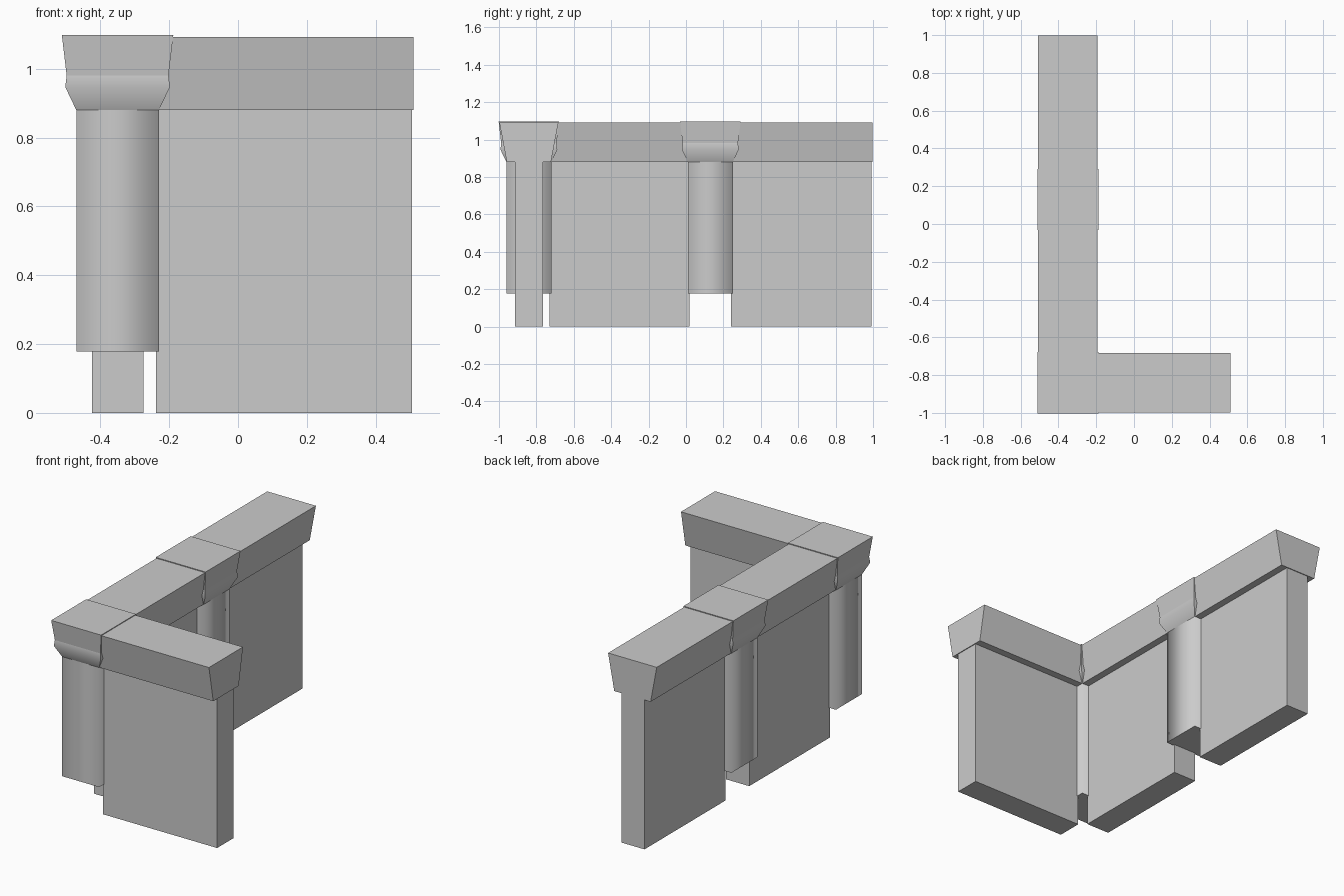
import bpy
import bmesh
import math
from mathutils import Matrix

cube = bpy.data.objects.get("Cube")
if cube:
    bpy.data.objects.remove(cube, do_unlink=True)

# Single stone grey
stone = bpy.data.materials.new("stone_grey")
stone.use_nodes = True
grey = (0.6, 0.6, 0.6, 1)
stone.diffuse_color = grey
stone.node_tree.nodes["Principled BSDF"].inputs["Base Color"].default_value = grey

LINE_X, CORNER_Y, MID_Y = -0.35, -0.84, 0.13   # wall line and column centres
COPING_Z, FOOT_Z = 0.88, 0.178


def loft(name, rings):
    """Stack of rectangles (half x, half y, z) joined into a closed solid."""
    bm = bmesh.new()
    loops = [[bm.verts.new((sx * hx, sy * hy, z))
              for sx, sy in ((-1, -1), (1, -1), (1, 1), (-1, 1))]
             for hx, hy, z in rings]
    for low, high in zip(loops, loops[1:]):
        for i in range(4):
            j = (i + 1) % 4
            bm.faces.new((low[i], low[j], high[j], high[i]))
    bm.faces.new(loops[0][::-1])
    bm.faces.new(loops[-1])
    mesh = bpy.data.meshes.new(name)
    bm.to_mesh(mesh)
    bm.free()
    mesh.materials.append(stone)
    obj = bpy.data.objects.new(name, mesh)
    bpy.context.collection.objects.link(obj)
    return obj


def smooth(obj, sharp_rule):
    """Smooth shading, with edges kept sharp where the rule holds."""
    mesh = obj.data
    for poly in mesh.polygons:
        poly.use_smooth = True
    for edge in mesh.edges:
        a, b = (mesh.vertices[v].co for v in edge.vertices)
        edge.use_edge_sharp = sharp_rule(a, b)


def wall(name, start, length, along_y):
    """Thin panel with a flared coping, running from start along x or y."""
    half = length / 2
    panel = loft(name + "_panel", [(half, 0.075, 0), (half, 0.075, COPING_Z + 0.002)])
    cap = half + 0.005
    coping = loft(name + "_coping", [(cap, 0.118, COPING_Z), (cap, 0.158, 1.093)])
    for obj in (panel, coping):
        if along_y:
            obj.data.transform(Matrix.Rotation(math.pi / 2, 4, "Z"))
            obj.location = (LINE_X, start + half, 0)
        else:
            obj.location = (start + half, CORNER_Y, 0)


def column(name, y):
    """Square shaft with softened shading, and a moulded square capital."""
    shaft = loft(name + "_shaft", [(0.12, 0.12, FOOT_Z), (0.12, 0.12, COPING_Z + 0.002)])
    smooth(shaft, lambda a, b: abs(a.z - b.z) < 0.01)
    profile = ((0.12, COPING_Z), (0.152, 0.947), (0.148, 0.981), (0.162, 1.098))
    capital = loft(name + "_capital", [(r, r, z) for r, z in profile])
    # The moulding is rounded in profile only; corners and rims stay crisp
    smooth(capital, lambda a, b: abs(a.z - b.z) > 0.01 or not 0.9 < a.z < 0.96)
    for obj in (shaft, capital):
        obj.location = (LINE_X, y, 0)


# Columns at the corner and along the long side
column("corner_column", CORNER_Y)
column("middle_column", MID_Y)

# Wall sections between and beyond the columns
wall("front_wall", -0.238, 0.743, False)
wall("side_wall", -0.73, 0.75, True)
wall("rear_wall", 0.24, 0.752, True)
